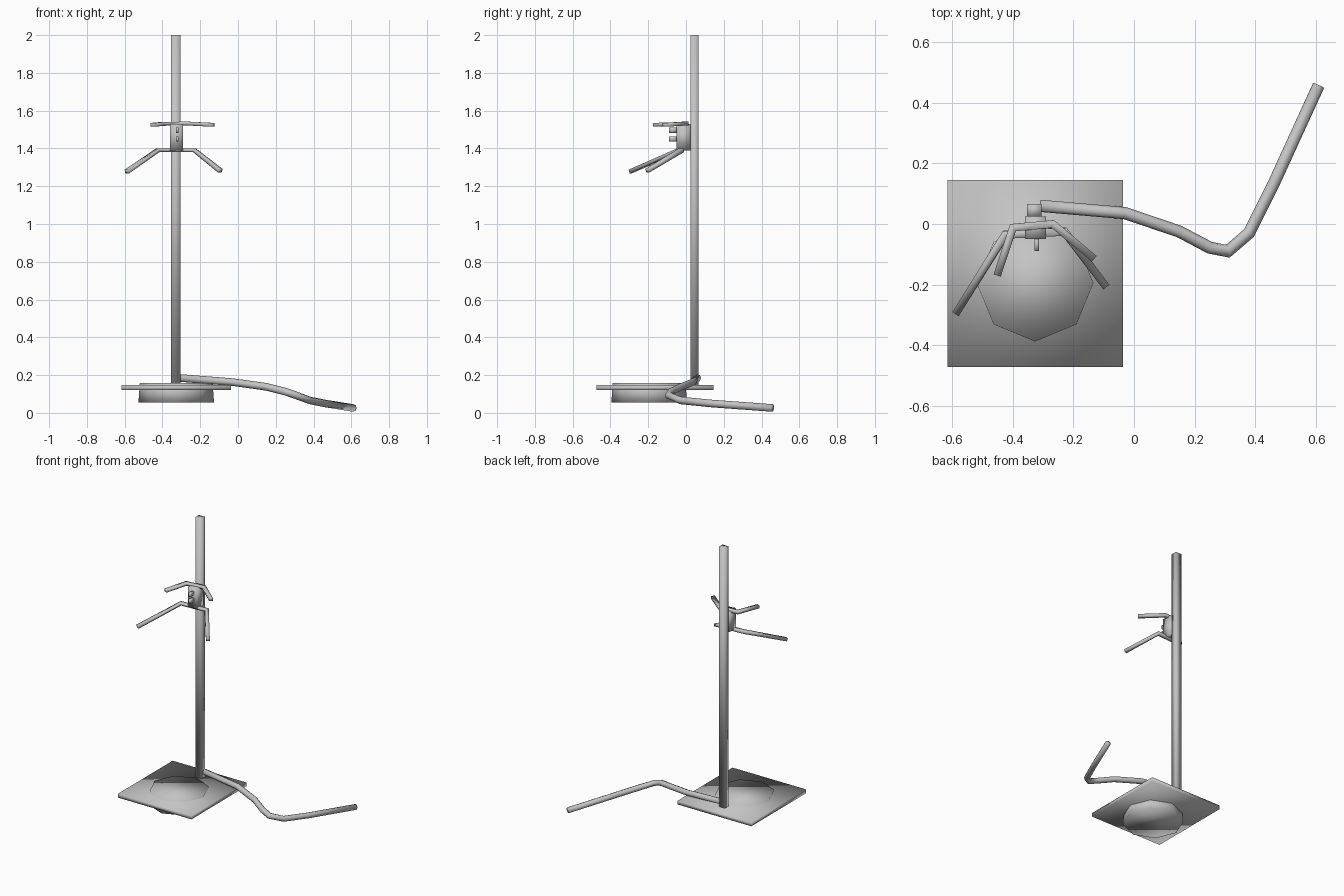
import bpy, bmesh, math
from mathutils import Vector, Matrix

cube = bpy.data.objects.get("Cube")
if cube:
    bpy.data.objects.remove(cube, do_unlink=True)

grey = bpy.data.materials.new("plain_grey")
grey.use_nodes = True
colour = (0.55, 0.55, 0.55, 1)
grey.diffuse_color = colour
grey.node_tree.nodes["Principled BSDF"].inputs["Base Color"].default_value = colour


def finish(name, bm, smooth=True):
    bmesh.ops.recalc_face_normals(bm, faces=bm.faces)
    mesh = bpy.data.meshes.new(name)
    bm.to_mesh(mesh)
    bm.free()
    mesh.materials.append(grey)
    for p in mesh.polygons:
        p.use_smooth = smooth
    obj = bpy.data.objects.new(name, mesh)
    bpy.context.collection.objects.link(obj)
    return obj


def box(name, low, high, smooth=True):
    low, high = Vector(low), Vector(high)
    bm = bmesh.new()
    bmesh.ops.create_cube(bm, size=1)
    bmesh.ops.scale(bm, vec=high - low, verts=bm.verts)
    bmesh.ops.translate(bm, vec=(low + high) / 2, verts=bm.verts)
    return finish(name, bm, smooth)


def sweep(name, path, section):
    """Carry a closed section (side, up) along a path with mitred joints."""
    path = [Vector(p) for p in path]
    bm = bmesh.new()
    rings = []
    for i, p in enumerate(path):
        before = (p - path[i - 1]).normalized() if i else Vector()
        after = (path[i + 1] - p).normalized() if i + 1 < len(path) else Vector()
        along = (before + after).normalized()
        side = along.cross(Vector((0, 0, 1))).normalized()
        up = side.cross(along)
        stretch = 1 / max(0.5, along.dot(after if after.length else before))
        rings.append([bm.verts.new(p + side * a * stretch + up * b) for a, b in section])
    n = len(section)
    for r, s in zip(rings, rings[1:]):
        for k in range(n):
            bm.faces.new((r[k], r[(k + 1) % n], s[(k + 1) % n], s[k]))
    bm.faces.new(rings[0])
    bm.faces.new(rings[-1])
    return finish(name, bm)


def rect(w, h):
    return [(w / 2, h / 2), (-w / 2, h / 2), (-w / 2, -h / 2), (w / 2, -h / 2)]


def circle(r, n):
    return [(r * math.cos(math.tau * k / n), r * math.sin(math.tau * k / n)) for k in range(n)]


# Base plate and the octagonal weight set through it
box("base_plate", (-0.617, -0.473, 0.12), (-0.036, 0.145, 0.147))
bm = bmesh.new()
bmesh.ops.create_cone(bm, cap_ends=True, segments=8, radius1=0.2, radius2=0.193, depth=0.103,
                      matrix=Matrix.Translation((-0.327, -0.195, 0.1065)))
finish("base_weight", bm)

# Upright pole
box("pole", (-0.354, 0.024, 0.14), (-0.305, 0.066, 2.0))

# Cable running off the base
sweep("cable", [(-0.31, 0.06, 0.185), (-0.03, 0.036, 0.163), (0.15, -0.025, 0.138),
                (0.25, -0.078, 0.113), (0.31, -0.09, 0.092), (0.38, -0.03, 0.066),
                (0.46, 0.13, 0.05), (0.61, 0.458, 0.026)], circle(0.02, 8))

# Bracket with two pegs
box("bracket", (-0.36, -0.05, 1.39), (-0.29, 0.025, 1.53))
for label, z in (("upper", 1.497), ("lower", 1.45)):
    box(label + "_peg", (-0.329, -0.09, z - 0.014), (-0.314, -0.045, z + 0.014))

# Hooked arms
sweep("upper_arms", [(-0.452, -0.17, 1.525), (-0.4, -0.012, 1.53),
                     (-0.268, 0.0, 1.532), (-0.132, -0.115, 1.525)], rect(0.025, 0.02))
sweep("lower_arms", [(-0.588, -0.295, 1.278), (-0.425, -0.035, 1.39),
                     (-0.23, -0.025, 1.39), (-0.094, -0.205, 1.282)], rect(0.025, 0.02))
